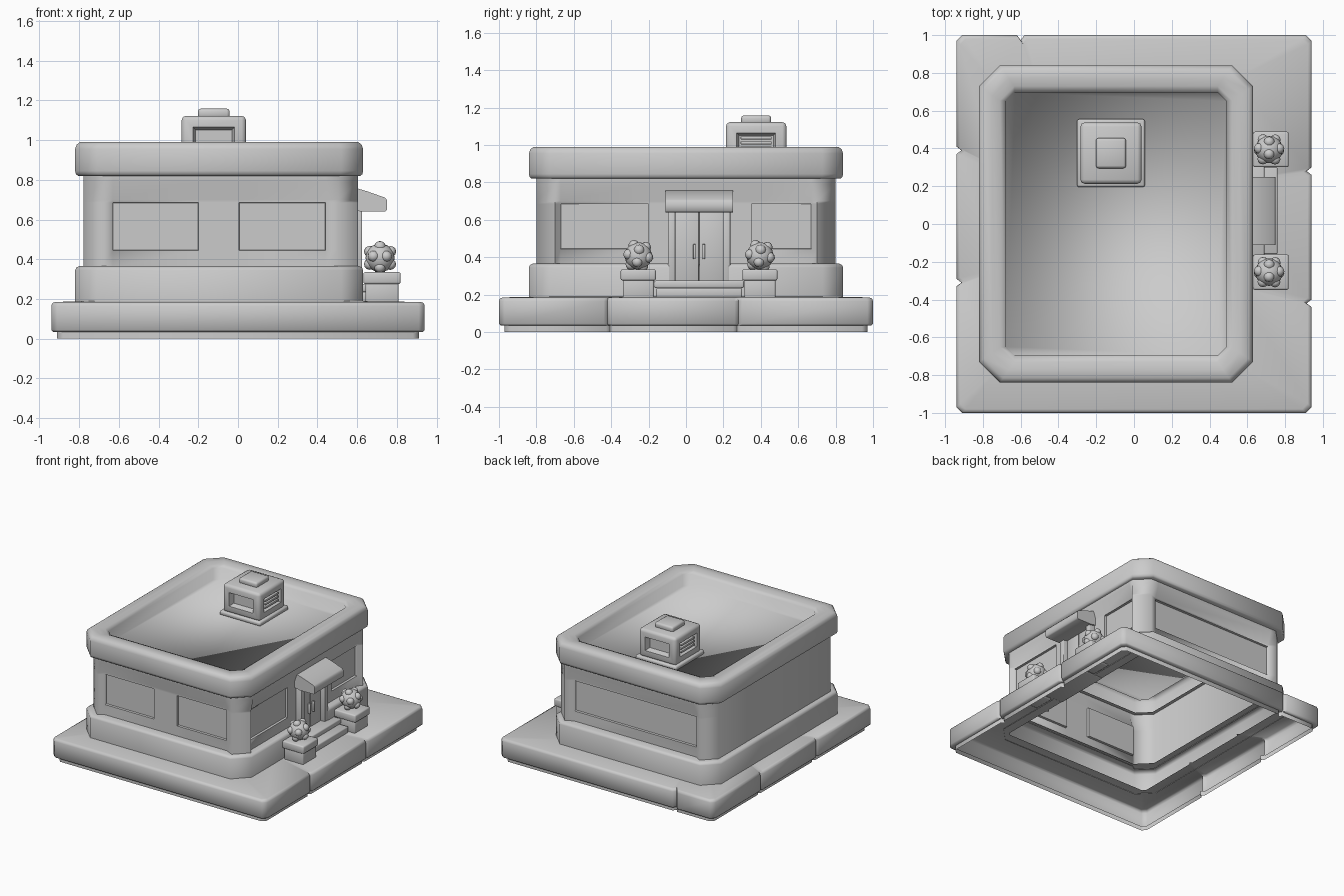
import bpy, bmesh, math
from mathutils import Matrix, Vector

if "Cube" in bpy.data.objects:
    bpy.data.objects.remove(bpy.data.objects["Cube"], do_unlink=True)

GREY = (0.6, 0.6, 0.6, 1)
mat = bpy.data.materials.new("plain grey")
mat.use_nodes = True
mat.diffuse_color = GREY
mat.node_tree.nodes["Principled BSDF"].inputs["Base Color"].default_value = GREY


def finish(name, bm, smooth=60, fix=True):
    if fix:
        bmesh.ops.recalc_face_normals(bm, faces=bm.faces)
    me = bpy.data.meshes.new(name)
    bm.to_mesh(me)
    bm.free()
    me.materials.append(mat)
    ob = bpy.data.objects.new(name, me)
    bpy.context.collection.objects.link(ob)
    bpy.ops.object.select_all(action='DESELECT')
    ob.select_set(True)
    bpy.context.view_layer.objects.active = ob
    bpy.ops.object.shade_smooth_by_angle(angle=math.radians(smooth))


def add_box(bm, lo, hi, bevel):
    lo, hi = Vector(lo), Vector(hi)
    m = Matrix.Translation((lo + hi) / 2) @ Matrix.Diagonal((*(hi - lo), 1))
    verts = bmesh.ops.create_cube(bm, size=1, matrix=m)["verts"]
    edges = list({e for v in verts for e in v.link_edges})
    bmesh.ops.bevel(bm, geom=edges, offset=bevel, segments=2,
                    affect='EDGES', profile=0.5)


def box(name, lo, hi, bevel):
    bm = bmesh.new()
    add_box(bm, lo, hi, bevel)
    finish(name, bm)


def loft(bm, rings, cap=False):
    rows = [[bm.verts.new(p) for p in ring] for ring in rings]
    for a, b in zip(rows, rows[1:]):
        for i in range(len(a)):
            j = (i + 1) % len(a)
            bm.faces.new((a[i], a[j], b[j], b[i]))
    if cap:
        bm.faces.new(rows[-1])


# Building footprint
X0, X1, HY = -0.82, 0.63, 0.84
CX, HX = (X0 + X1) / 2, (X1 - X0) / 2
DOOR_Y = 0.07


def footprint(inset, z, cut=0.11):
    hx, hy = HX - inset, HY - inset
    half = [(hx, -hy + cut), (hx, hy - cut), (hx - cut, hy), (-hx + cut, hy)]
    pts = half + [(-x, -y) for x, y in half]
    return [(CX + x, y, z) for x, y in pts]


# Ground slab, an open shell with small paving notches in its rim
SX, SY, C = 0.94, 1.0, 0.03


def slab_outline():
    def notch(t, sign):
        return [(t - sign * 0.02, 0), (t, 0.026), (t + sign * 0.02, 0)]
    pts = [(SX, -SY + C)]
    for y in (-0.42, 0.28):
        pts += [(SX - d, t) for t, d in notch(y, 1)]
    pts += [(SX, SY - C), (SX - C, SY)]
    pts += [(t, SY - d) for t, d in notch(-0.6, -1)]
    pts += [(-SX + C, SY), (-SX, SY - C)]
    for y in (0.39, -0.31):
        pts += [(-SX + d, t) for t, d in notch(y, -1)]
    return pts + [(-SX, -SY + C), (-SX + C, -SY), (SX - C, -SY)]


def slab_ring(inset, z):
    return [(x * (1 - inset / SX), y * (1 - inset / SY), z) for x, y in slab_outline()]


bm = bmesh.new()
inner = [(CX + x * 0.69, y * 0.77, 0.19) for x, y in slab_outline()]
loft(bm, [slab_ring(0.03, 0), slab_ring(0.03, 0.035), slab_ring(0.008, 0.035),
          slab_ring(0, 0.045), slab_ring(0, 0.165), slab_ring(0.006, 0.18),
          slab_ring(0.02, 0.185), inner])
finish("ground_slab", bm)

# Plinth around the foot of the walls, cut away at the doorway
bm = bmesh.new()
loft(bm, [footprint(0, 0.185), footprint(0, 0.345), footprint(0.006, 0.358),
          footprint(0.02, 0.365), footprint(0.09, 0.365)])
for s in (1, -1):
    bmesh.ops.bisect_plane(bm, geom=bm.verts[:] + bm.edges[:] + bm.faces[:],
                           plane_co=(0, DOOR_Y + s * 0.16, 0), plane_no=(0, 1, 0))
gap = [f for f in bm.faces if f.calc_center_median().x > 0.5
       and abs(f.calc_center_median().y - DOOR_Y) < 0.1]
bmesh.ops.delete(bm, geom=gap, context='FACES')
finish("plinth", bm)

# Parapet with a broad rim and a sunken roof deck
bm = bmesh.new()
profile = [(0.07, 0.82), (0.015, 0.82), (0.004, 0.828), (0, 0.845), (0, 0.955),
           (0.008, 0.977), (0.025, 0.99), (0.07, 0.99), (0.11, 0.985)]
loft(bm, [footprint(d, z, 0.11 - d * 0.3) for d, z in profile]
     + [footprint(0.143, 0.97, 0.045), footprint(0.145, 0.88, 0.045)], cap=True)
finish("parapet_and_roof", bm, smooth=95)

# Walls: panels sunk between corner piers, with windows sunk further
CUT, SINK = 0.1, 0.03
LEVELS = [0.36, 0.445, 0.685, 0.7, 0.79, 0.825]


def wall(bm, place, u0, u1, windows):
    """place(u, depth, z) puts a point on the wall plane."""
    us = sorted([u0, u1] + [u for w in windows for u in w])

    def point(u, z):
        sunk = u0 < u < u1 and z < 0.75
        return bm.verts.new(place(u, SINK if sunk else 0, z))
    grid = [[point(u, z) for z in LEVELS] for u in us]
    panes = []
    for i in range(len(us) - 1):
        for k in range(len(LEVELS) - 1):
            f = bm.faces.new((grid[i][k], grid[i + 1][k],
                              grid[i + 1][k + 1], grid[i][k + 1]))
            if k == 1 and (us[i], us[i + 1]) in windows:
                panes.append(f)
    return panes


bm = bmesh.new()
wx0, wx1, wy = X0 + 0.042, X1 - 0.025, HY - 0.04
panes = wall(bm, lambda u, d, z: (u, -wy + d, z), wx0 + CUT, wx1 - CUT,
             [(-0.63, -0.2), (0.005, 0.44)])
panes += wall(bm, lambda u, d, z: (wx1 - d, u, z), -wy + CUT, wy - CUT,
              [(-0.67, -0.2), (0.35, 0.67)])
panes += wall(bm, lambda u, d, z: (-u, wy - d, z), -wx1 + CUT, -wx0 - CUT,
              [(-0.44, 0.63)])
wall(bm, lambda u, d, z: (wx0, -u, z), -wy + CUT, wy - CUT, [])
for a, b in [((wx1 - CUT, -wy), (wx1, -wy + CUT)), ((wx1, wy - CUT), (wx1 - CUT, wy)),
             ((wx0 + CUT, wy), (wx0, wy - CUT)), ((wx0, -wy + CUT), (wx0 + CUT, -wy))]:
    cols = [[bm.verts.new((*p, z)) for z in LEVELS] for p in (a, b)]
    for k in range(len(LEVELS) - 1):
        bm.faces.new((cols[0][k], cols[1][k], cols[1][k + 1], cols[0][k + 1]))
bm.normal_update()
bmesh.ops.inset_individual(bm, faces=panes, thickness=0.002, depth=-0.018)
bmesh.ops.remove_doubles(bm, verts=bm.verts, dist=0.0005)
finish("walls", bm, smooth=81, fix=False)

# Entrance
box("lower_step", (0.55, DOOR_Y - 0.23, 0.185), (0.76, DOOR_Y + 0.23, 0.235), 0.008)
box("upper_step", (0.53, DOOR_Y - 0.24, 0.235), (0.69, DOOR_Y + 0.24, 0.275), 0.008)
for side, s in (("left", 1), ("right", -1)):
    y = DOOR_Y + s * 0.147
    box("door_post_" + side, (0.53, y - 0.02, 0.27), (0.625, y + 0.02, 0.66), 0.005)
    y = DOOR_Y + s * 0.065
    box("door_leaf_" + side, (0.53, y - 0.064, 0.27), (0.588, y + 0.064, 0.65), 0.004)
    y = DOOR_Y + s * 0.025
    box("door_handle_" + side, (0.58, y - 0.007, 0.39), (0.608, y + 0.007, 0.47), 0.003)

bm = bmesh.new()
side = [(0.57, 0.65), (0.62, 0.64), (0.74, 0.64), (0.75, 0.648), (0.75, 0.698),
        (0.74, 0.71), (0.65, 0.742), (0.6, 0.757), (0.57, 0.757)]
face = bm.faces.new([bm.verts.new((x, DOOR_Y - 0.18, z)) for x, z in side])
ext = bmesh.ops.extrude_face_region(bm, geom=[face])["geom"]
bmesh.ops.translate(bm, vec=(0, 0.36, 0),
                    verts=[v for v in ext if isinstance(v, bmesh.types.BMVert)])
finish("entrance_canopy", bm)

# Planters with knobbly bushes
for tag, y in (("left", 0.395), ("right", -0.255)):
    px = 0.725
    box("planter_body_" + tag, (px - 0.083, y - 0.083, 0.18),
        (px + 0.083, y + 0.083, 0.29), 0.008)
    box("planter_rim_" + tag, (px - 0.094, y - 0.094, 0.275),
        (px + 0.094, y + 0.094, 0.335), 0.01)
    bm = bmesh.new()
    core = bmesh.ops.create_icosphere(bm, subdivisions=1, radius=0.061)["verts"]
    centres = [v.co.copy() for v in core]
    bm.clear()
    bmesh.ops.create_icosphere(bm, subdivisions=3, radius=0.073)
    for c in centres:
        bmesh.ops.create_icosphere(bm, subdivisions=2, radius=0.029,
                                   matrix=Matrix.Translation(c))
    turn = Matrix.Rotation(0.4, 4, 'X') @ Matrix.Rotation(0.3, 4, 'Z')
    bmesh.ops.transform(bm, verts=bm.verts,
                        matrix=Matrix.Translation((px - 0.01, y, 0.407)) @ turn)
    finish("bush_" + tag, bm)

# Rooftop ventilation unit
UX, UY = -0.122, 0.375
box("vent_base", (UX - 0.18, UY - 0.18, 0.875), (UX + 0.18, UY + 0.18, 0.91), 0.012)
bm = bmesh.new()
add_box(bm, (UX - 0.162, UY - 0.162, 0.9), (UX + 0.162, UY + 0.162, 1.122), 0.022)
bm.normal_update()
openings = [f for f in bm.faces if abs(f.normal.z) < 0.01 and f.calc_area() > 0.03]
bmesh.ops.inset_individual(bm, faces=openings, thickness=0.05)
bmesh.ops.inset_individual(bm, faces=openings, thickness=0.018, depth=-0.04)
finish("vent_housing", bm)
box("vent_cap", (UX - 0.08, UY - 0.08, 1.11), (UX + 0.08, UY + 0.08, 1.158), 0.014)
for tag, s in (("left", 1), ("right", -1)):
    for i in range(3):
        x, z = UX + s * 0.138, 0.984 + i * 0.027
        box(f"vent_slat_{tag}_{i + 1}", (x - 0.02, UY - 0.083, z - 0.008),
            (x + 0.02, UY + 0.083, z + 0.008), 0.003)
